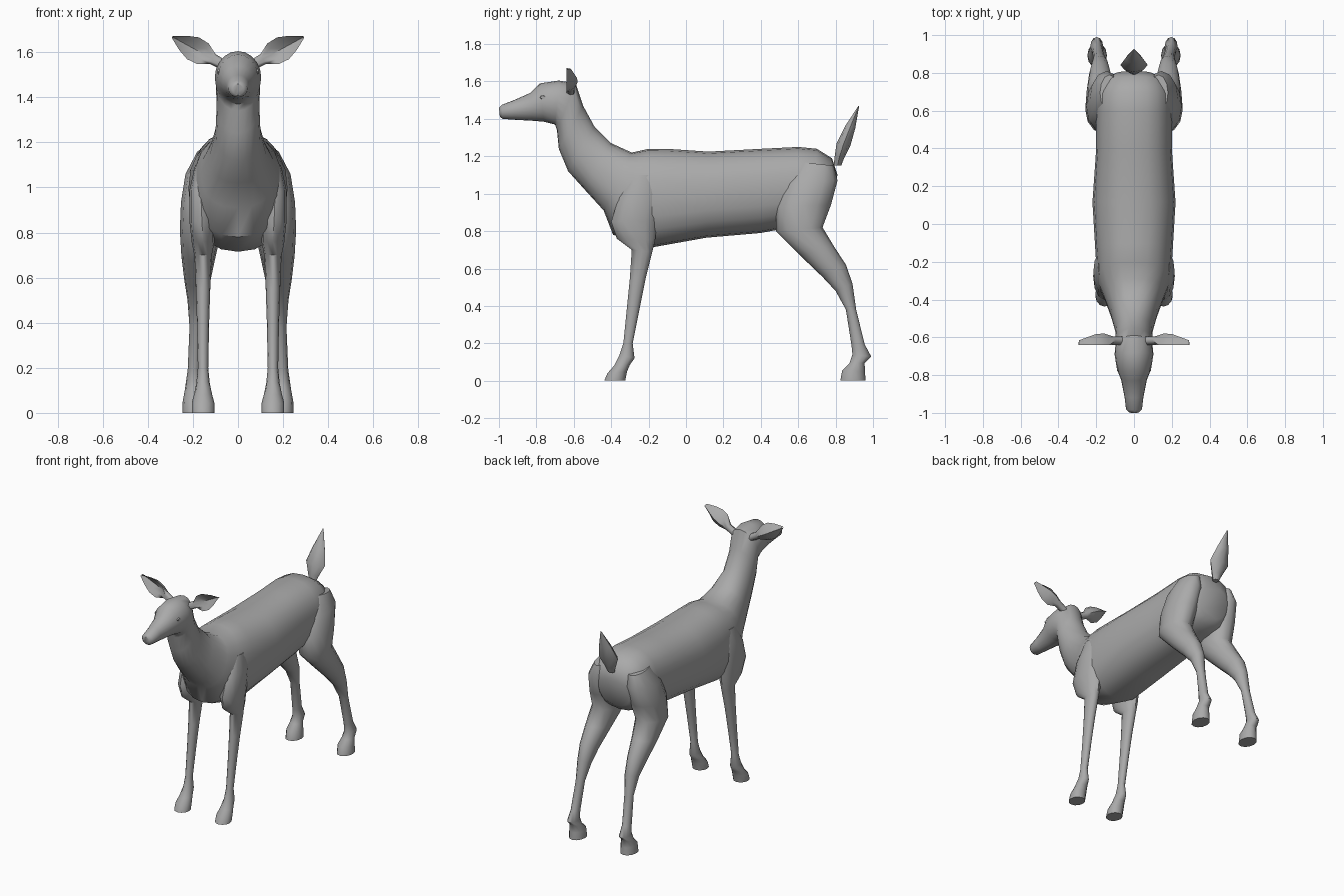
import bpy, math
from mathutils import Vector

coat = bpy.data.materials.new("grey coat")
coat.diffuse_color = (0.40, 0.40, 0.40, 1)


def make(name, rings, angle=50, subdiv=0):
    """Skin a list of equal-length point rings and cap both ends."""
    n = len(rings[0])
    verts = [p for r in rings for p in r]
    faces = [(i * n + j, i * n + (j + 1) % n, (i + 1) * n + (j + 1) % n, (i + 1) * n + j)
             for i in range(len(rings) - 1) for j in range(n)]
    faces += [tuple(range(n))[::-1], tuple(range(len(verts) - n, len(verts)))]
    me = bpy.data.meshes.new(name)
    me.from_pydata(verts, [], faces)
    me.materials.append(coat)
    ob = bpy.data.objects.new(name, me)
    bpy.context.collection.objects.link(ob)
    bpy.context.view_layer.objects.active = ob
    ob.select_set(True)
    bpy.ops.object.mode_set(mode='EDIT')
    bpy.ops.mesh.select_all(action='SELECT')
    bpy.ops.mesh.normals_make_consistent(inside=False)
    bpy.ops.object.mode_set(mode='OBJECT')
    bpy.ops.object.shade_smooth_by_angle(angle=math.radians(angle))
    ob.select_set(False)
    return ob


def oval(a, b, x, w, n, power=2.0):
    """Ring between side-profile points a and b (y, z), half width w about x."""
    a, b = Vector(a), Vector(b)
    mid, half = (a + b) / 2, (a - b) / 2
    ring = []
    for i in range(n):
        t = 2 * math.pi * i / n
        c, s = math.cos(t), math.sin(t)
        c = math.copysign(abs(c) ** (2 / power), c)
        s = math.copysign(abs(s) ** (2 / power), s)
        p = mid + half * c
        ring.append((x + w * s, p.x, p.y))
    return ring


# Head, neck and torso: top point, bottom point, half width
body = [
    ((-1.00, 1.46), (-.995, 1.41), .025), ((-.985, 1.475), (-.98, 1.40), .042),
    ((-.92, 1.50), (-.91, 1.395), .05), ((-.83, 1.54), (-.82, 1.39), .068),
    ((-.78, 1.59), (-.76, 1.385), .09), ((-.68, 1.605), (-.70, 1.37), .103),
    ((-.59, 1.59), (-.69, 1.34), .098), ((-.55, 1.47), (-.68, 1.24), .095),
    ((-.49, 1.36), (-.63, 1.12), .10), ((-.40, 1.27), (-.54, 1.02), .125),
    ((-.29, 1.22), (-.44, .91), .165), ((-.20, 1.24), (-.39, .78), .195),
    ((-.10, 1.24), (-.17, .715), .205), ((.12, 1.225), (.11, .765), .22),
    ((.40, 1.24), (.40, .79), .20), ((.60, 1.25), (.56, .82), .20),
    ((.70, 1.24), (.66, .84), .195), ((.78, 1.19), (.72, .86), .17),
    ((.81, 1.10), (.76, .90), .11),
]
make("body", [oval(a, b, 0, w, 20, 2.0 if i < 9 else 2.35)
              for i, (a, b, w) in enumerate(body)])

# Legs: front point, back point, centre x, half width
foreleg = [
    ((-.30, 1.10), (-.16, 1.10), .15, .04), ((-.36, .98), (-.14, 1.00), .165, .05),
    ((-.40, .85), (-.155, .86), .16, .056), ((-.37, .76), (-.165, .75), .155, .05),
    ((-.29, .70), (-.18, .69), .155, .038), ((-.30, .55), (-.215, .55), .155, .032),
    ((-.315, .40), (-.245, .40), .155, .027), ((-.335, .20), (-.285, .20), .155, .023),
    ((-.355, .14), (-.275, .12), .155, .030), ((-.385, .08), (-.30, .085), .155, .040),
    ((-.42, .04), (-.315, .05), .155, .050), ((-.437, .0), (-.325, .0), .155, .050),
]
hindleg = [
    ((.60, 1.17), (.79, 1.15), .13, .05), ((.52, 1.05), (.81, 1.07), .145, .088),
    ((.48, .93), (.775, .94), .155, .098), ((.48, .80), (.73, .82), .165, .093),
    ((.61, .67), (.79, .72), .175, .076), ((.73, .555), (.855, .62), .18, .058),
    ((.80, .48), (.89, .52), .18, .044), ((.855, .38), (.91, .38), .185, .030),
    ((.885, .19), (.955, .195), .195, .028), ((.89, .14), (.99, .13), .197, .034),
    ((.875, .095), (.955, .095), .197, .040), ((.835, .055), (.957, .05), .195, .050),
    ((.825, 0), (.96, 0), .195, .052),
]
for label, prof in (("front_leg", foreleg), ("hind_leg", hindleg)):
    for side, s in (("left", 1), ("right", -1)):
        make(f"{label}_{side}", [oval(a, b, s * x, w, 12) for a, b, x, w in prof])

# Upright leaf-shaped tail
tail = [((.79, 1.15), (.83, 1.15), .022), ((.795, 1.20), (.845, 1.19), .04),
        ((.805, 1.27), (.88, 1.26), .072), ((.85, 1.36), (.905, 1.35), .045),
        ((.922, 1.47), (.926, 1.47), .003)]
make("tail", [oval(a, b, 0, w, 8) for a, b, w in tail])

# Cupped ears: distance along ear, half width, rear depth
ear = [(-.03, .022, .025), (.03, .025, .025), (.08, .052, .04),
       (.13, .055, .038), (.18, .036, .022), (.235, .004, .004)]
for side, s in (("left", 1), ("right", -1)):
    rings = []
    for d, w, depth in ear:
        # rear arc, then a hollow front
        cx, cz = .085 + .88 * d, 1.555 + .48 * d
        ring = []
        for u, v in ((-1, 0), (-.7, .7), (0, 1), (.7, .7), (1, 0), (.5, .25), (0, .4), (-.5, .25)):
            if d < .05 and v < .5 and abs(u) < 1:
                v = -.8
            ring.append((s * (cx - .48 * w * u), -.62 + depth * v - .02 * (d > .05) * abs(u),
                         cz + .88 * w * u))
        rings.append(ring)
    make(f"ear_{side}", rings, 60)

# Subtle eye plates set into the head
for side, s in (("left", 1), ("right", -1)):
    rings = []
    for off, r in ((-.004, .016), (.004, .013)):
        rings.append([(s * (.086 + off), -.765 + r * math.cos(k * math.pi / 4),
                       1.515 + .7 * r * math.sin(k * math.pi / 4)) for k in range(8)])
    make(f"eye_{side}", rings)
